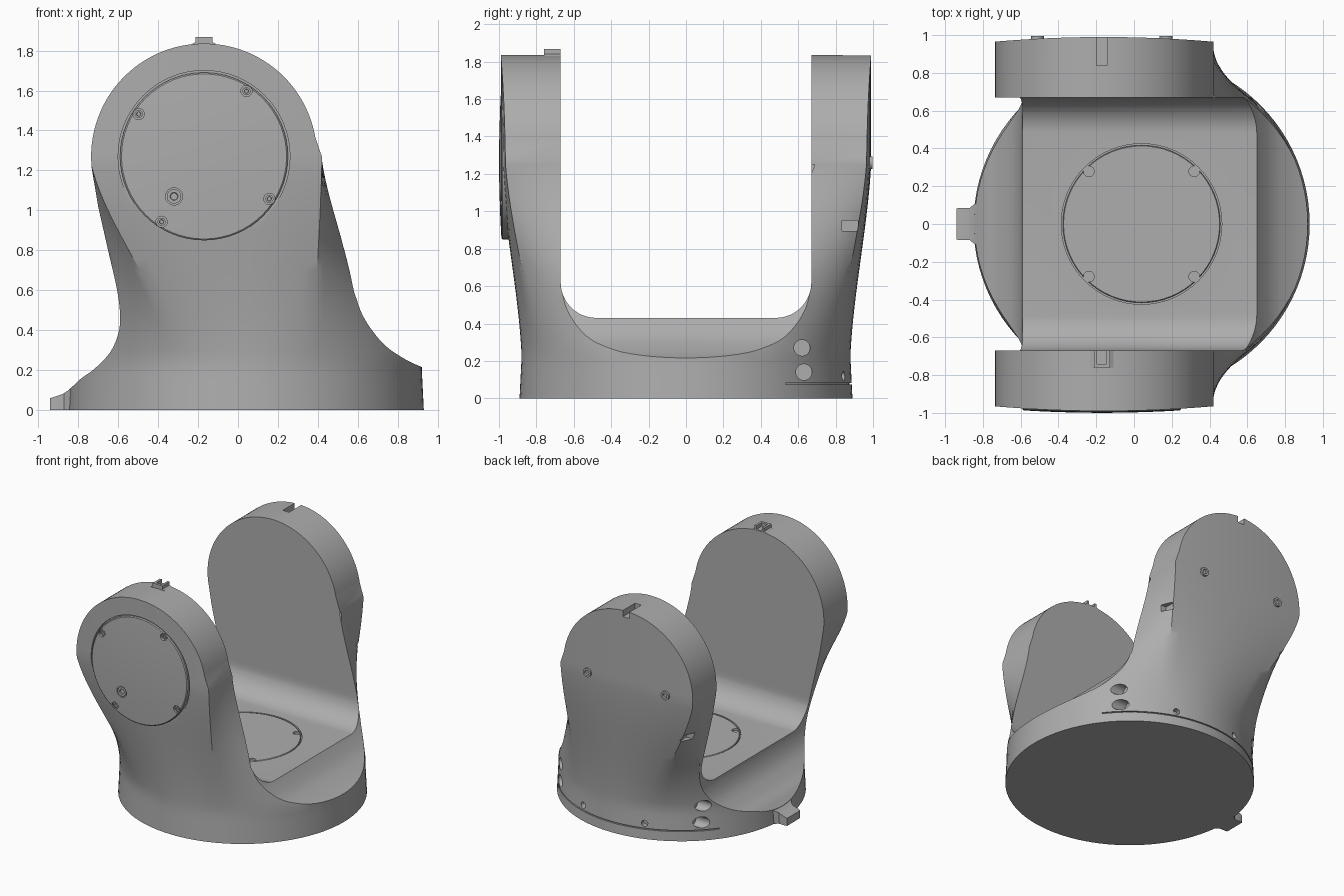
import bpy, bmesh, math
from mathutils import Vector

if "Cube" in bpy.data.objects:
    bpy.data.objects.remove(bpy.data.objects["Cube"])

grey = bpy.data.materials.new("body_grey")
grey.use_nodes = True
grey.diffuse_color = (0.42, 0.42, 0.42, 1)
grey.node_tree.nodes["Principled BSDF"].inputs["Base Color"].default_value = (0.42, 0.42, 0.42, 1)

CX, R = 0.04, 0.89          # base centre and radius
HX, HZ = -0.17, 1.27        # arm pivot
CORNER = math.sin(math.radians(67.5))


def finish(name, bm):
    bmesh.ops.remove_doubles(bm, verts=bm.verts, dist=1e-5)
    bmesh.ops.recalc_face_normals(bm, faces=bm.faces)
    mesh = bpy.data.meshes.new(name)
    bm.to_mesh(mesh)
    bm.free()
    mesh.materials.append(grey)
    ob = bpy.data.objects.new(name, mesh)
    bpy.context.collection.objects.link(ob)
    return ob


def prism(name, pts, axis, lo, hi):
    """Extrude a closed 2D outline along an axis."""
    place = {"x": lambda p, d: (d, p[0], p[1]),
             "y": lambda p, d: (p[0], d, p[1]),
             "z": lambda p, d: (p[0], p[1], d)}[axis]
    bm = bmesh.new()
    rings = [[bm.verts.new(place(p, d)) for p in pts] for d in (lo, hi)]
    skin(bm, rings)
    return finish(name, bm)


def skin(bm, rings):
    n = len(rings[0])
    for a, b in zip(rings, rings[1:]):
        for i in range(n):
            j = (i + 1) % n
            bm.faces.new((a[i], a[j], b[j], b[i]))
    bm.faces.new(rings[0])
    bm.faces.new(rings[-1])


def box(name, x0, x1, y0, y1, z0, z1):
    return prism(name, [(x0, y0), (x1, y0), (x1, y1), (x0, y1)], "z", z0, z1)


def lathe(name, profile, loc, direction=(0, 0, 1), steps=24):
    """Revolve (radius, height) points about a direction."""
    bm = bmesh.new()
    vs = [bm.verts.new((r, 0, h)) for r, h in profile]
    es = [bm.edges.new(e) for e in zip(vs, vs[1:])]
    bmesh.ops.spin(bm, geom=vs + es, cent=(0, 0, 0), axis=(0, 0, 1),
                   angle=math.tau, steps=steps)
    rot = Vector(direction).to_track_quat("Z", "Y").to_matrix()
    for v in bm.verts:
        v.co = rot @ v.co + Vector(loc)
    return finish(name, bm)


def plug(r, lo, hi, loc, direction=(0, 0, 1), steps=24):
    return lathe("cutter", [(0, lo), (r, lo), (r, hi), (0, hi)], loc, direction, steps)


def combine(ob, tool, operation="DIFFERENCE"):
    mod = ob.modifiers.new("cut", "BOOLEAN")
    mod.object, mod.operation, mod.solver = tool, operation, "EXACT"
    bpy.context.view_layer.objects.active = ob
    bpy.ops.object.modifier_apply(modifier=mod.name)
    bpy.data.objects.remove(tool)


def curve(pts, n=5):
    """Smooth line through the points."""
    p = [Vector(q) for q in [pts[0]] + pts + [pts[-1]]]
    out = []
    for a, b, c, d in zip(p, p[1:], p[2:], p[3:]):
        for k in range(n):
            t = k / n
            out.append(0.5 * (2 * b + (c - a) * t + (2 * a - 5 * b + 4 * c - d) * t * t
                              + (3 * b - a - 3 * c + d) * t ** 3))
    return out + [p[-1]]


def arc(cx, cy, r, a0, a1, n):
    angles = [math.radians(a0 + (a1 - a0) * i / n) for i in range(n + 1)]
    return [(cx + r * math.cos(a), cy + r * math.sin(a)) for a in angles]


# Body: round base blending upward into the wide flat arm section
bm = bmesh.new()
rings = []
for k in range(39):
    z = k * 0.05
    t = min(max((z - 0.25) / 1.0, 0), 1)
    s = 0.5 * t + 0.5 * t * t * (3 - 2 * t)
    r = R - 0.01 * min(z / 0.2, 1)
    ring = []
    for i in range(96):
        a = math.tau * i / 96
        c, sn = math.cos(a), math.sin(a)
        if abs(sn) > CORNER - 1e-4:
            u = c / math.cos(math.radians(67.5))
            arm = Vector((-0.16 + 0.58 * u, math.copysign(0.965 + 0.025 * (1 - u * u), sn), z))
        else:
            arm = Vector((0.42 if c > 0 else -0.74, 0.965 * sn / CORNER, z))
        ring.append(bm.verts.new(Vector((CX + r * c, r * sn, z)).lerp(arm, s)))
    rings.append(ring)
skin(bm, rings)
body = finish("yoke_body", bm)

# Side silhouette: flared foot, waist and round arm tops
left = curve([(-0.95, 0.03), (-0.85, 0.1), (-0.79, 0.155), (-0.715, 0.21), (-0.64, 0.29),
              (-0.6, 0.38), (-0.59, 0.47), (-0.605, 0.6), (-0.65, 0.8), (-0.7, 1.02)])
right = curve([(0.46, 1.15), (0.53, 0.85), (0.58, 0.62), (0.605, 0.52), (0.65, 0.43),
               (0.73, 0.33), (0.82, 0.265), (0.91, 0.22), (1.0, 0.19)])
outline = [(-0.95, -0.1)] + left + arc(HX, HZ, 0.565, 186, 10, 60) + right + [(1.0, -0.1)]
combine(body, prism("cutter", outline, "y", -1.2, 1.2), "INTERSECT")

# U-shaped gap between the arms
gap = arc(-0.48, 0.62, 0.19, 180, 270, 12) + arc(0.48, 0.62, 0.19, 270, 360, 12)
combine(body, prism("cutter", gap + [(0.67, 2.2), (-0.67, 2.2)], "x", -1.3, 1.3))

# Recesses for the two round covers
combine(body, plug(0.43, 0.955, 1.2, (HX, 0, HZ), (0, -1, 0), 64))
combine(body, plug(0.425, 0.415, 0.6, (CX, 0, 0), steps=64))

# Side holes and slots on both flanks
for sx in (-1, 1):
    for y, z in ((0.62, 0.27), (0.63, 0.14)):
        x = CX + sx * math.sqrt(R * R - y * y)
        combine(body, plug(0.043, -0.09, 0.15, (x, y, z), (sx, 0, 0)))
    x = 0.45 if sx > 0 else -0.68
    combine(body, box("cutter", x - 0.05, x + 0.09, 0.835, 0.92, 0.895, 0.95))
    # Small holes low on the back
    hole = Vector((CX + sx * 0.27, 0.848, 0.12))
    combine(body, plug(0.024, -0.05, 0.08, hole, (sx * 0.27, 0.848, 0)))

# Thin groove around the back of the base, and the arm-top notch
groove = arc(CX, 0, 0.875, 37, 143, 40) + arc(CX, 0, 0.95, 143, 37, 40)
combine(body, prism("cutter", groove, "z", 0.074, 0.083))
combine(body, box("cutter", HX - 0.028, HX + 0.028, 0.84, 1.1, 1.785, 1.9))

# Front cover, slightly domed, with four screw pockets
cover = lathe("front_cover", [(0, 0.94), (0.42, 0.94), (0.42, 0.981), (0.413, 0.987),
                              (0.3, 0.993), (0.15, 0.998), (0, 1.0)], (HX, 0, HZ), (0, -1, 0), 64)
floor_cover = lathe("floor_cover", [(0, 0.4), (0.417, 0.4), (0.417, 0.426), (0.413, 0.43),
                                    (0, 0.43)], (CX, 0, 0), steps=64)
parts = [body, cover, floor_cover]


def screw(name, loc, direction, r):
    parts.append(lathe(name, [(0, -0.03), (r, -0.03), (r, 0), (0.55 * r, 0),
                              (0.45 * r, -0.01), (0, -0.01)], loc, direction))


for k in range(4):
    a = math.radians(57 + 90 * k)
    x, z = HX + 0.39 * math.cos(a), HZ + 0.39 * math.sin(a)
    combine(cover, plug(0.028, 0.972, 1.1, (x, 0, z), (0, -1, 0)))
    screw("front_cover_screw", (x, -0.98, z), (0, -1, 0), 0.02)
    a = math.radians(45 + 90 * k)
    x, y = CX + 0.394 * math.cos(a), 0.394 * math.sin(a)
    combine(floor_cover, plug(0.028, 0.415, 0.5, (x, y, 0)))

# Large front boss and rear bosses
combine(cover, plug(0.043, 0.984, 1.1, (-0.32, 0, 1.07), (0, -1, 0)))
screw("front_cover_boss", (-0.32, -0.992, 1.07), (0, -1, 0), 0.036)
for x in (-0.51, 0.17):
    screw("rear_boss", (x, 0.996, 1.26), (0, 1, 0), 0.034)

# Slotted nub on top of the front arm
nub = prism("arm_top_nub", [(HX - 0.07, 1.8), (HX + 0.07, 1.8), (HX + 0.065, 1.83),
                            (HX + 0.043, 1.842), (HX + 0.043, 1.868), (HX - 0.043, 1.868),
                            (HX - 0.043, 1.842), (HX - 0.065, 1.83)], "y", -0.76, -0.671)
combine(nub, box("cutter", HX - 0.025, HX + 0.025, -0.74, -0.6, 1.84, 1.9))
parts.append(nub)

# Locating tab on the side of the base
tab = prism("base_tab", [(-0.94, -0.08), (-0.94, 0.08), (-0.93, 0.085), (-0.87, 0.085),
                         (-0.84, 0.11), (-0.78, 0.12), (-0.78, -0.12), (-0.84, -0.11),
                         (-0.87, -0.085), (-0.93, -0.085)], "z", 0, 0.2)
slope = [(-1.1, 0), (-0.94, 0), (-0.94, 0.06), (-0.88, 0.08), (-0.84, 0.105), (-0.77, 0.17),
         (-0.77, 0.3), (-1.1, 0.3)]
combine(tab, prism("cutter", slope, "y", -0.3, 0.3))
parts.append(tab)

# Smooth curved surfaces, keep edges crisp
for ob in parts:
    bpy.ops.object.select_all(action="DESELECT")
    ob.select_set(True)
    bpy.context.view_layer.objects.active = ob
    bpy.ops.object.shade_smooth_by_angle(angle=math.radians(30))
